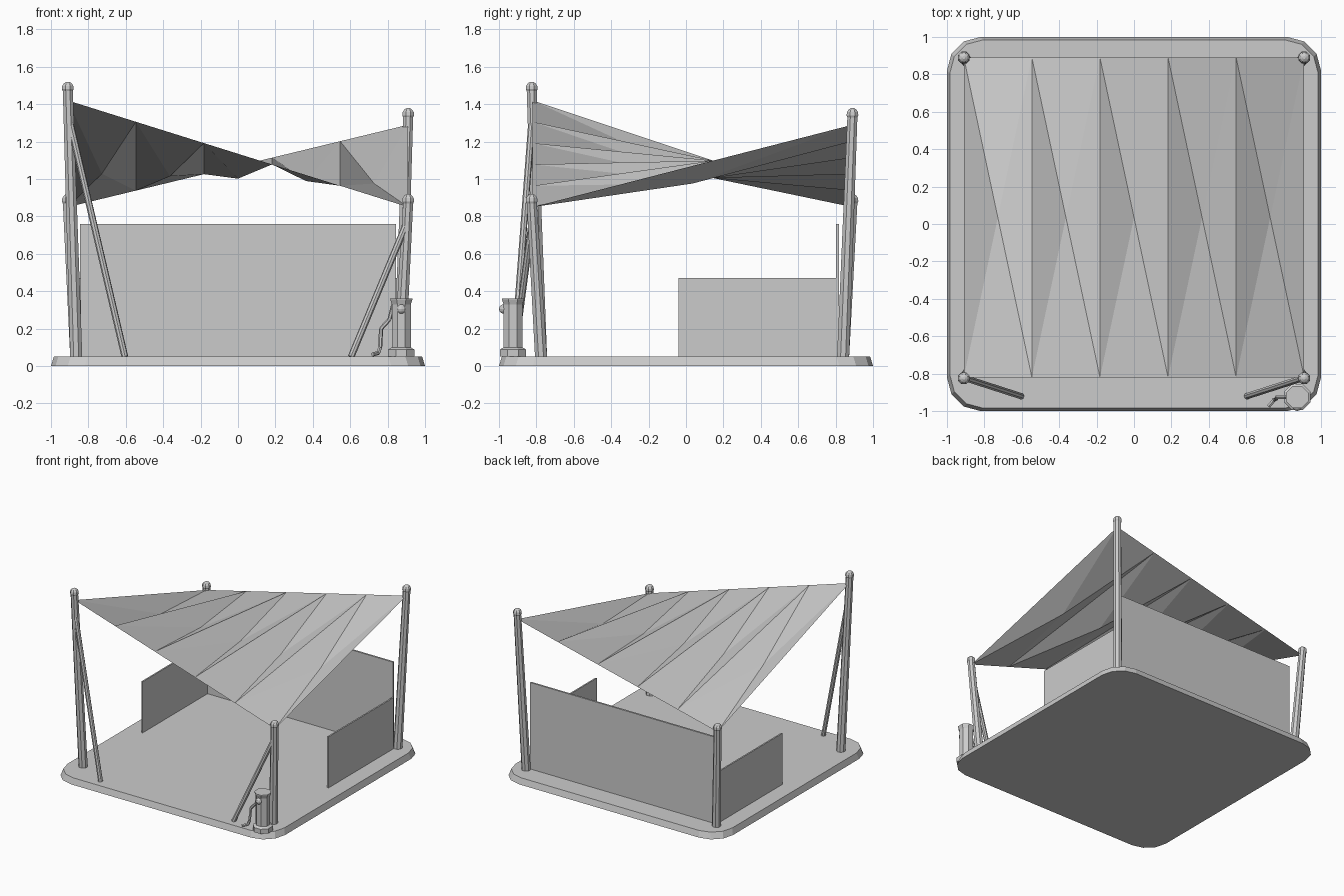
import bpy, bmesh, math
from mathutils import Vector

cube = bpy.data.objects.get("Cube")
if cube:
    bpy.data.objects.remove(cube, do_unlink=True)

grey = bpy.data.materials.new("light_grey")
grey.use_nodes = True
GREY = (0.6, 0.6, 0.6, 1)
grey.diffuse_color = GREY
grey.node_tree.nodes["Principled BSDF"].inputs["Base Color"].default_value = GREY


def finish(name, bm, recalc=True):
    if recalc:
        bmesh.ops.recalc_face_normals(bm, faces=bm.faces)
    mesh = bpy.data.meshes.new(name)
    bm.to_mesh(mesh)
    bm.free()
    mesh.materials.append(grey)
    obj = bpy.data.objects.new(name, mesh)
    bpy.context.collection.objects.link(obj)
    return obj


def loft(bm, rings):
    """Skin a list of equal-length point rings and close both ends."""
    loops = [[bm.verts.new(p) for p in ring] for ring in rings]
    n = len(loops[0])
    for a, b in zip(loops, loops[1:]):
        for i in range(n):
            j = (i + 1) % n
            bm.faces.new((a[i], a[j], b[j], b[i]))
    bm.faces.new(loops[0][::-1])
    bm.faces.new(loops[-1])


def ring(centre, radius, sides=8):
    c = Vector(centre)
    return [c + Vector((radius * math.cos(t), radius * math.sin(t), 0))
            for t in (math.tau * (i + 0.5) / sides for i in range(sides))]


def rod(bm, a, b, radius, sides=8):
    """Straight round bar between two points."""
    a, b = Vector(a), Vector(b)
    q = (b - a).to_track_quat("Z", "Y")
    loft(bm, [[c + q @ p for p in ring((0, 0, 0), radius, sides)] for c in (a, b)])


def box(name, low, high):
    bm = bmesh.new()
    loft(bm, [[(low[0], low[1], z), (high[0], low[1], z),
               (high[0], high[1], z), (low[0], high[1], z)]
              for z in (low[2], high[2])])
    return finish(name, bm)


# Rounded base slab with sloped rim
def rounded_square(half, radius, z, steps=3):
    pts = []
    for k, (sx, sy) in enumerate(((1, 1), (-1, 1), (-1, -1), (1, -1))):
        for i in range(steps + 1):
            t = math.pi / 2 * (k + i / steps)
            pts.append((sx * (half - radius) + radius * math.cos(t),
                        sy * (half - radius) + radius * math.sin(t), z))
    return pts


bm = bmesh.new()
loft(bm, [rounded_square(1.0, 0.18, 0), rounded_square(0.985, 0.18, 0.05)])
finish("base_slab", bm)

# Leaning posts with domed caps
FRONT, BACK, SIDE, FLOOR = -0.825, 0.89, 0.91, 0.05
posts = {"front_right_post": (-SIDE, FRONT, 1.48), "front_left_post": (SIDE, FRONT, 0.88),
         "back_right_post": (-SIDE, BACK, 0.88), "back_left_post": (SIDE, BACK, 1.34)}
for name, (x, y, top) in posts.items():
    foot = (x - math.copysign(0.045, x), y - math.copysign(0.05, y), FLOOR)
    bm = bmesh.new()
    loft(bm, [ring(foot, 0.035), ring((x, y, top), 0.029)])
    loft(bm, [ring((x, y, top + dz), r) for dz, r in
              ((-0.01, 0.029), (0, 0.034), (0.018, 0.032), (0.032, 0.022), (0.04, 0.008))])
    finish(name, bm)

# Diagonal braces at the two front posts
for name, sx, top in (("right_brace", -1, 1.31), ("left_brace", 1, 0.76)):
    bm = bmesh.new()
    rod(bm, (sx * 0.9, -0.825, top), (sx * 0.605, -0.92, FLOOR), 0.018)
    finish(name, bm)

# Pleated, twisted canopy: straight ridges, sagging diagonal valleys
STRIPS = 5
bm = bmesh.new()
front, back = [], []
for i in range(STRIPS + 1):
    t = i / STRIPS
    x = SIDE * (2 * t - 1)
    front.append(bm.verts.new((x, -0.82, 1.42 + t * (0.85 - 1.42))))
    back.append(bm.verts.new((x, BACK, 0.85 + t * (1.29 - 0.85))))
for i in range(STRIPS):
    mid_co = (back[i].co + front[i + 1].co) / 2 - Vector((0, 0, 0.05))
    mid = bm.verts.new(mid_co)
    rim = (front[i], front[i + 1], back[i + 1], back[i])
    for k in range(4):
        bm.faces.new((rim[k], rim[(k + 1) % 4], mid))
finish("canopy", bm, recalc=False)

# Wind walls
box("back_wall", (-0.845, 0.803, FLOOR), (0.845, 0.818, 0.76))
for name, sx in (("right_wall", -1), ("left_wall", 1)):
    box(name, (sx * 0.845 - 0.006, -0.04, FLOOR), (sx * 0.845 + 0.006, 0.805, 0.47))

# Winch drum standing on the front left corner
WX, WY = 0.873, -0.925
bm = bmesh.new()
loft(bm, [ring((WX, WY, z), r) for z, r in
          ((FLOOR, 0.076), (0.088, 0.076), (0.1, 0.055),
           (0.33, 0.055), (0.355, 0.064), (0.362, 0.064))])
finish("winch_drum", bm)

bm = bmesh.new()
bmesh.ops.create_uvsphere(bm, u_segments=10, v_segments=6, radius=0.025)
bmesh.ops.translate(bm, verts=bm.verts, vec=(WX, WY - 0.05, 0.305))
finish("winch_knob", bm)

# Bent crank handle
bm = bmesh.new()
path = [(0.83, WY, 0.33), (0.81, WY, 0.25), (0.765, WY, 0.2),
        (0.76, -0.935, 0.1), (0.75, -0.94, 0.07), (0.72, -0.975, 0.062)]
for a, b in zip(path, path[1:]):
    rod(bm, a, b, 0.011, 6)
finish("crank_handle", bm)
